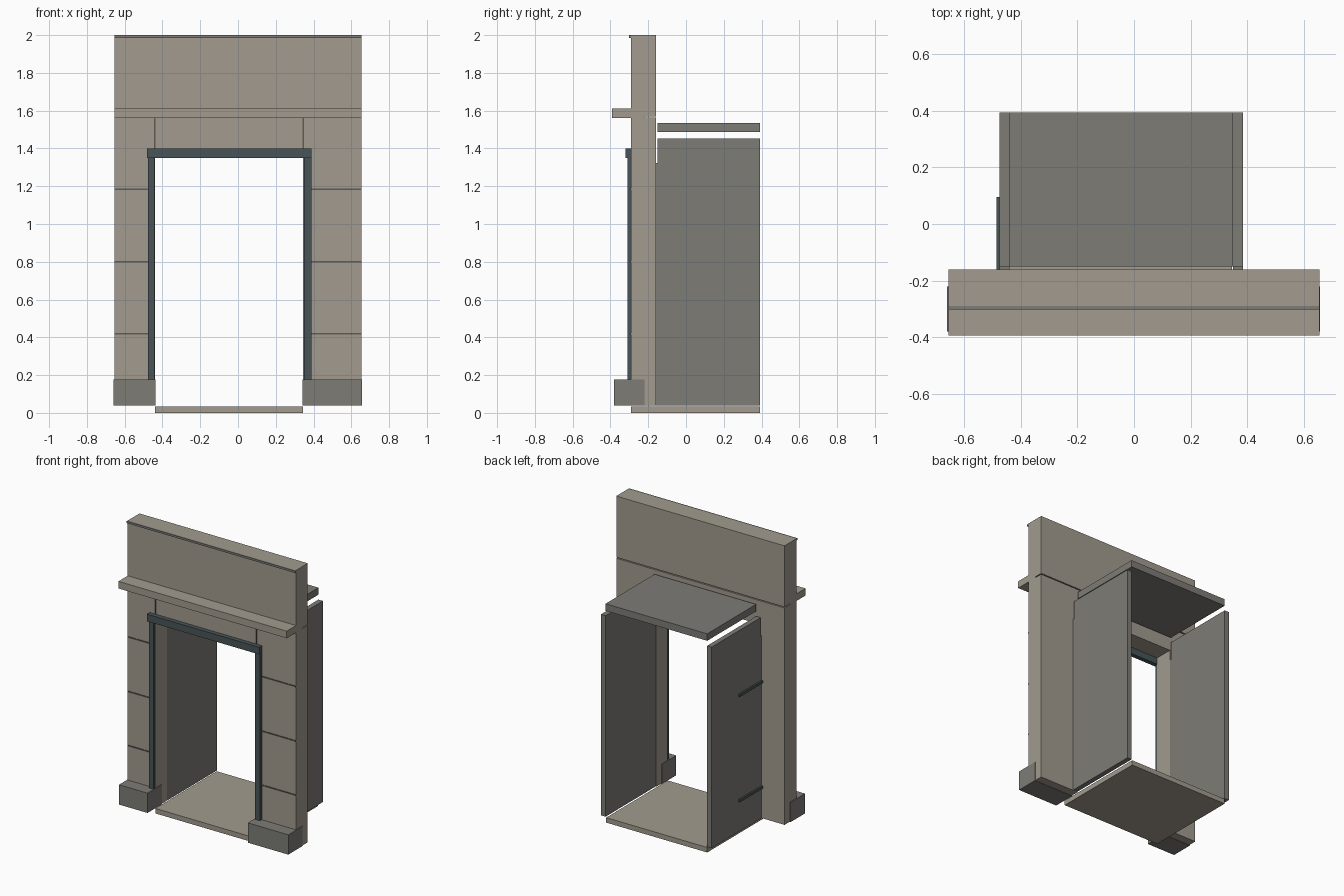
import bpy, bmesh

if "Cube" in bpy.data.objects:
    bpy.data.objects.remove(bpy.data.objects["Cube"])


def material(name, rgb):
    m = bpy.data.materials.new(name)
    m.diffuse_color = (*rgb, 1.0)
    m.use_nodes = True
    m.node_tree.nodes["Principled BSDF"].inputs["Base Color"].default_value = m.diffuse_color
    return m


stone = material("warm_stone", (0.36, 0.33, 0.275))
slate = material("grey_slate", (0.205, 0.2, 0.18))
metal = material("dark_metal", (0.066, 0.09, 0.095))
joint = material("dark_joint", (0.11, 0.105, 0.095))


def box(name, x, y, z, mat):
    """Flat-faced box given (min, max) ranges along each axis."""
    bm = bmesh.new()
    bmesh.ops.create_cube(bm, size=1.0)
    for v in bm.verts:
        v.co = [r[0] if c < 0 else r[1] for c, r in zip(v.co, (x, y, z))]
    me = bpy.data.meshes.new(name)
    bm.to_mesh(me)
    bm.free()
    me.materials.append(mat)
    ob = bpy.data.objects.new(name, me)
    bpy.context.collection.objects.link(ob)
    return ob


FRONT, BACK = -0.29, -0.16      # stone surround depth
IN_L, IN_R = -0.44, 0.345       # opening edges
OUT = 0.654

# Hearth floor
box("hearth_floor", (IN_L, IN_R), (FRONT, 0.393), (0.0, 0.035), stone)

# Each side: leg, plinth, metal post, joints and firebox side panel
sides = {
    "left": ((-OUT, IN_L), (-0.659, -0.437), (-0.476, -0.441), (-OUT, -0.476)),
    "right": ((IN_R, OUT), (0.342, 0.657), (0.35, 0.388), (0.388, OUT)),
}
for side, (leg, plinth, post, face) in sides.items():
    box(side + "_leg", leg, (FRONT, BACK), (0.04, 1.563), stone)
    box(side + "_plinth", plinth, (-0.38, -0.22), (0.038, 0.177), slate)
    box(side + "_metal_post", post, (-0.31, FRONT), (0.175, 1.35), metal)
    for i, z in enumerate((0.42, 0.80, 1.183)):
        box(f"{side}_leg_joint_{i}", face, (-0.294, FRONT), (z - 0.004, z + 0.004), joint)
    px = (-0.475, -0.44) if side == "left" else (0.35, 0.385)
    box(side + "_side_panel", px, (-0.15, 0.393), (0.04, 1.452), slate)
    box(side + "_panel_lip", px, (BACK, -0.15), (0.04, 1.323), slate)

# Lintel with its vertical joints
box("lintel", (IN_L, IN_R), (FRONT, BACK), (1.397, 1.563), stone)
for i, x in enumerate((IN_L, IN_R)):
    box(f"lintel_joint_{i}", (x - 0.004, x + 0.004), (-0.292, FRONT), (1.4, 1.56), joint)

# Metal head bar
box("metal_head_bar", (-0.483, 0.39), (-0.321, FRONT), (1.35, 1.4), metal)

# Mantel shelf, chimney breast and narrow cap
box("mantel_shelf", (-OUT, OUT), (-0.393, -0.22), (1.562, 1.612), stone)
box("chimney_breast", (-OUT, OUT), (FRONT, BACK), (1.57, 2.0), stone)
box("cap_strip", (-OUT, OUT), (-0.302, FRONT), (1.986, 2.0), slate)

# Firebox top slab
box("firebox_top", (IN_L, 0.35), (-0.15, 0.393), (1.487, 1.536), slate)

# Metal rails on the outer left panel
for i, z in enumerate((0.26, 1.0)):
    box(f"side_rail_{i}", (-0.486, -0.475), (BACK, 0.095), (z - 0.009, z + 0.009), metal)
